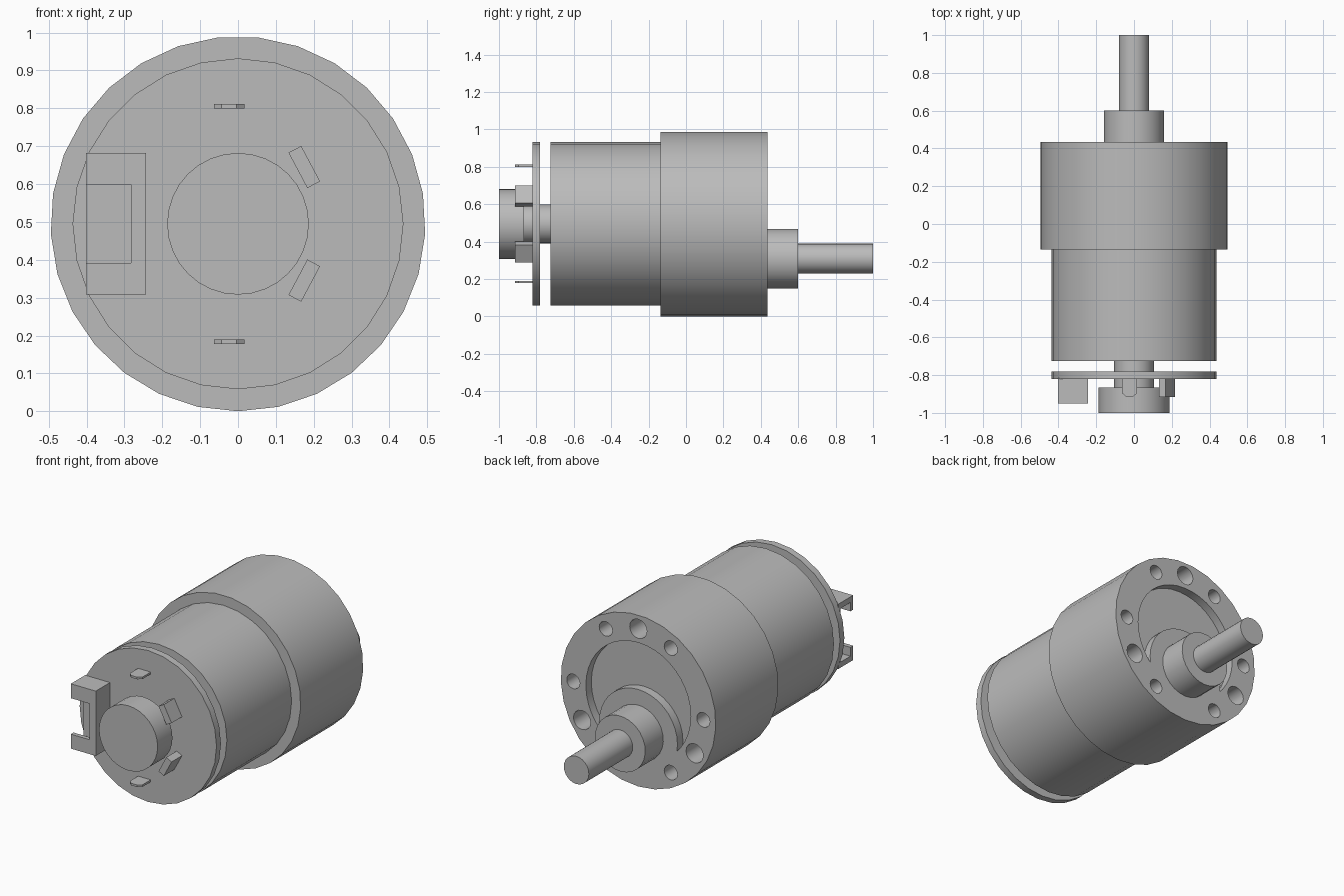
import bpy, bmesh, math
from mathutils import Matrix, Vector

if "Cube" in bpy.data.objects:
    bpy.data.objects.remove(bpy.data.objects["Cube"], do_unlink=True)

CZ = 0.495      # height of the motor axis
SHAFT_Z = 0.31  # height of the offset output axis

gray = bpy.data.materials.new("metal_gray")
gray.use_nodes = True
gray.diffuse_color = (0.5, 0.5, 0.5, 1)
gray.node_tree.nodes["Principled BSDF"].inputs["Base Color"].default_value = (0.5, 0.5, 0.5, 1)


def finish(name, bm):
    bmesh.ops.recalc_face_normals(bm, faces=bm.faces)
    mesh = bpy.data.meshes.new(name)
    bm.to_mesh(mesh)
    bm.free()
    mesh.materials.append(gray)
    obj = bpy.data.objects.new(name, mesh)
    bpy.context.collection.objects.link(obj)
    return obj


def prism(name, outline, axis, lo, hi):
    """Extrude a flat outline along y (points are x, z) or z (points are x, y)."""
    bm = bmesh.new()
    put = (lambda a, b: (a, lo, b)) if axis == "y" else (lambda a, b: (a, b, lo))
    face = bm.faces.new([bm.verts.new(put(a, b)) for a, b in outline])
    new = bmesh.ops.extrude_face_region(bm, geom=[face])["geom"]
    step = Vector((0, hi - lo, 0)) if axis == "y" else Vector((0, 0, hi - lo))
    bmesh.ops.translate(bm, verts=[v for v in new if isinstance(v, bmesh.types.BMVert)], vec=step)
    return finish(name, bm)


def cylinder(name, r, y0, y1, x=0, z=CZ, sides=28):
    """Cylinder along y with one corner pointing straight down."""
    turn = [2 * math.pi * i / sides - math.pi / 2 for i in range(sides)]
    return prism(name, [(x + r * math.cos(t), z + r * math.sin(t)) for t in turn], "y", y0, y1)


def box(name, x, y, z, tilt=0):
    """Box from (low, high) pairs, tilted about its own y axis."""
    size = [b - a for a, b in (x, y, z)]
    mid = [(a + b) / 2 for a, b in (x, y, z)]
    bm = bmesh.new()
    bmesh.ops.create_cube(bm, size=1, matrix=Matrix.Translation(mid)
                          @ Matrix.Rotation(tilt, 4, "Y") @ Matrix.Diagonal((*size, 1)))
    return finish(name, bm)


def cut(target, cutters):
    for c in cutters:
        mod = target.modifiers.new("cut", "BOOLEAN")
        mod.operation, mod.solver, mod.object = "DIFFERENCE", "EXACT", c
        bpy.context.view_layer.objects.active = target
        bpy.ops.object.modifier_apply(modifier=mod.name)
        bpy.data.objects.remove(c, do_unlink=True)


def smooth(objs):
    bpy.ops.object.select_all(action="DESELECT")
    for o in objs:
        o.select_set(True)
    bpy.context.view_layer.objects.active = objs[0]
    bpy.ops.object.shade_smooth_by_angle(angle=math.radians(30))


# Gearbox: crescent recess around the output collar, and a ring of screw holes
FACE = 0.435
gearbox = cylinder("gearbox", 0.495, -0.135, FACE, sides=29)
recess = cylinder("recess_cutter", 0.335, FACE - 0.05, FACE + 0.05, sides=40)
cut(recess, [cylinder("collar_cutter", 0.25, FACE - 0.1, FACE + 0.1, z=SHAFT_Z, sides=36)])
holes = []
for angle, r in [(a, 0.042) for a in range(0, 360, 60)] + [(a, 0.055) for a in (90, 210, 330)]:
    t = math.radians(angle)
    holes.append(cylinder("hole_cutter", r, FACE - 0.12, FACE + 0.1,
                          0.415 * math.cos(t), CZ + 0.415 * math.sin(t), 16))
cut(gearbox, [recess] + holes)

# Round parts along the motor and output axes
round_parts = [
    gearbox,
    cylinder("motor_can", 0.437, -0.725, -0.135),
    cylinder("encoder_board", 0.437, -0.82, -0.78),
    cylinder("rear_bearing", 0.105, -0.87, -0.72, sides=24),
    cylinder("encoder_magnet", 0.187, -1.0, -0.865, sides=32),
    cylinder("output_boss", 0.16, FACE - 0.01, 0.60, z=SHAFT_Z, sides=25),
    cylinder("output_shaft", 0.08, 0.59, 1.0, z=SHAFT_Z, sides=24),
]
smooth(round_parts)

# Connector: hollow housing open on its outer side, with a notched front wall
connector = box("connector", (-0.402, -0.243), (-0.95, -0.815), (CZ - 0.187, CZ + 0.187))
cut(connector, [
    box("cavity_cutter", (-0.5, -0.283), (-0.925, -0.835), (CZ - 0.155, CZ + 0.155)),
    box("notch_cutter", (-0.5, -0.283), (-1.0, -0.88), (CZ - 0.104, CZ + 0.104)),
])

# Solder tabs and hall sensors, mirrored above and below the axis
for side, label in ((1, "upper"), (-1, "lower")):
    z = CZ + side * 0.311
    prism(label + "_tab", [(-0.064, -0.815), (-0.064, -0.895), (-0.043, -0.913),
                           (-0.004, -0.913), (0.017, -0.895), (0.017, -0.815)],
          "z", z - 0.006, z + 0.006)
    z = CZ + side * 0.15
    box(label + "_sensor", (0.156, 0.194), (-0.915, -0.815), (z - 0.053, z + 0.053),
        tilt=-side * math.radians(28))
